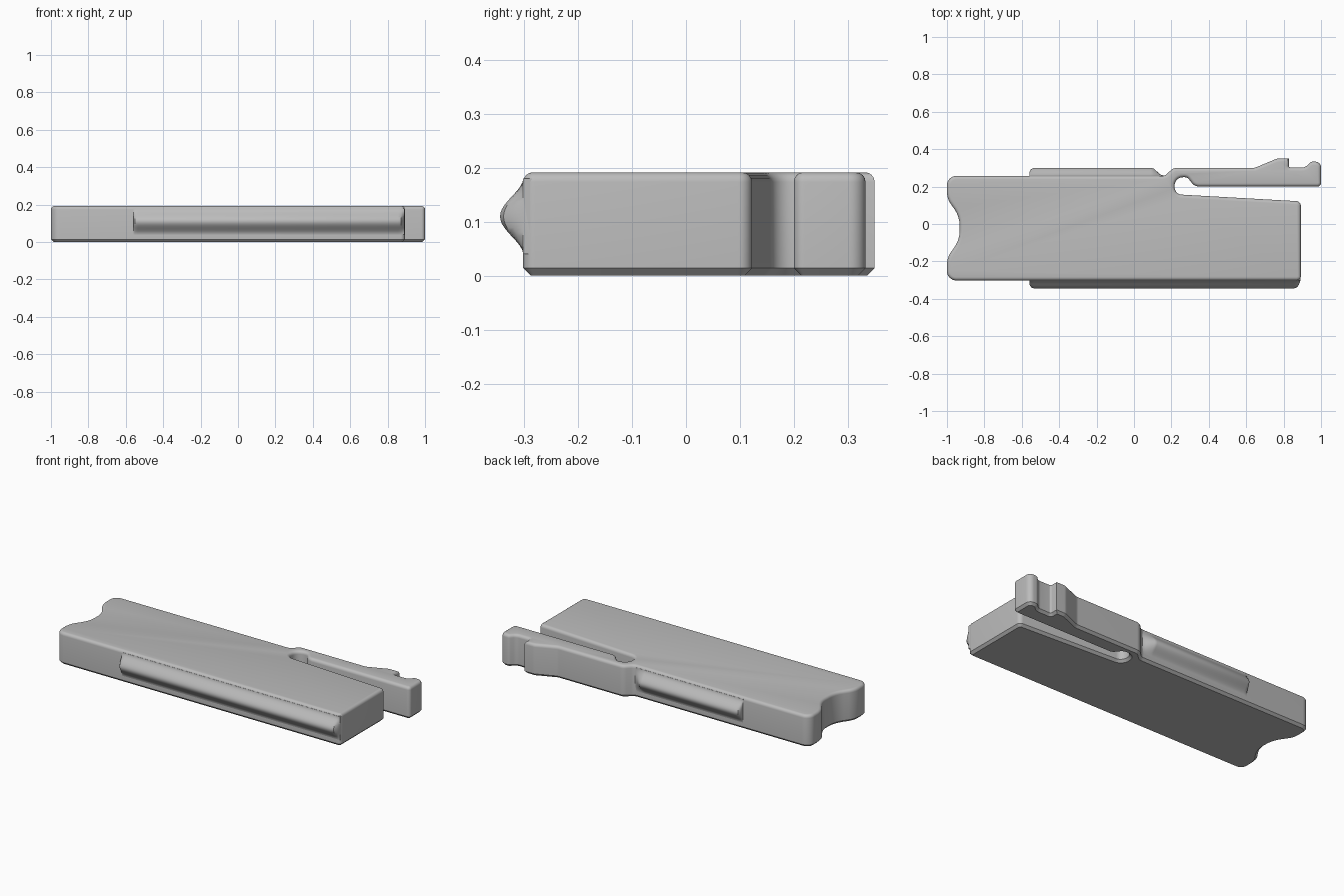
import bpy
import bmesh
import math
from mathutils import Vector

cube = bpy.data.objects.get("Cube")
if cube:
    bpy.data.objects.remove(cube, do_unlink=True)

HEIGHT = 0.192

grey = bpy.data.materials.new("grey plastic")
grey.use_nodes = True
colour = (0.5, 0.5, 0.5, 1)
grey.diffuse_color = colour
grey.node_tree.nodes["Principled BSDF"].inputs["Base Color"].default_value = colour


def finish(bm, name):
    """Turn a bmesh into a smooth shaded object."""
    bmesh.ops.recalc_face_normals(bm, faces=bm.faces)
    mesh = bpy.data.meshes.new(name)
    bm.to_mesh(mesh)
    bm.free()
    mesh.materials.append(grey)
    obj = bpy.data.objects.new(name, mesh)
    bpy.context.collection.objects.link(obj)
    bpy.ops.object.select_all(action='DESELECT')
    obj.select_set(True)
    bpy.context.view_layer.objects.active = obj
    bpy.ops.object.shade_smooth_by_angle(angle=math.radians(32))
    return obj


def rounded(corners, steps=8):
    """Replace each (x, y, radius) corner by an arc."""
    points = []
    for i, (x, y, r) in enumerate(corners):
        p = Vector((x, y))
        a = (Vector(corners[i - 1][:2]) - p).normalized()
        b = (Vector(corners[(i + 1) % len(corners)][:2]) - p).normalized()
        if r == 0:
            points.append(p)
            continue
        half = a.angle(b) / 2
        centre = p + (a + b).normalized() * (r / math.sin(half))
        start = p + a * (r / math.tan(half)) - centre
        end = p + b * (r / math.tan(half)) - centre
        sweep = math.pi - 2 * half
        for k in range(steps + 1):
            t = k / steps
            points.append(centre + (start * math.sin((1 - t) * sweep)
                                    + end * math.sin(t * sweep)) / math.sin(sweep))
    return points


# Body with the scooped end, spring arm, hook and slot as one outline
outline = rounded([
    (-1, 0.257, 0.05), (0.165, 0.257, 0.04), (0.21, 0.3, 0.05),
    (0.645, 0.3, 0.05), (0.765, 0.35, 0.05), (0.828, 0.35, 0),
    (0.828, 0.302, 0.01), (0.915, 0.302, 0.04), (0.945, 0.333, 0.025),
    (1, 0.333, 0.03), (1, 0.2, 0.02),
    (0.325, 0.2, 0.05), (0.285, 0.25, 0.03), (0.217, 0.25, 0.045),
    (0.217, 0.159, 0.04), (0.892, 0.121, 0.025), (0.892, -0.302, 0.022),
    (-1, -0.302, 0.05), (-1, -0.18, 0.12), (-0.932, -0.085, 0.16),
    (-0.932, 0.04, 0.16), (-1, 0.135, 0.12),
])
bm = bmesh.new()
base = bm.faces.new([bm.verts.new((p.x, p.y, 0)) for p in outline])
grown = bmesh.ops.extrude_face_region(bm, geom=[base], use_keep_orig=True)
for v in grown["geom"]:
    if isinstance(v, bmesh.types.BMVert):
        v.co.z = HEIGHT
bmesh.ops.recalc_face_normals(bm, faces=bm.faces)
# Rounded upper rim, plain chamfer on the lower rim
for level, width, segments in ((HEIGHT, 0.018, 4), (0, 0.014, 1)):
    rim = [e for e in bm.edges if all(abs(v.co.z - level) < 1e-5 for v in e.verts)]
    bmesh.ops.bevel(bm, geom=rim, offset=width, offset_type='OFFSET',
                    segments=segments, profile=0.5, affect='EDGES',
                    clamp_overlap=False)
finish(bm, "body_with_spring_arm")


def rail(name, side, wall, stations):
    """Loft a soft ridge along x; stations are (x, fraction of full depth)."""
    depth, middle, half_width = 0.043, 0.11, 0.07
    steps = 20
    bm = bmesh.new()
    rings = []
    for x, scale in stations:
        ring = []
        for k in range(steps + 1):
            u = 2 * k / steps - 1
            # Bell shaped ridge with a rounded crest and flared foot
            bulge = (0.5 + 0.5 * math.cos(math.pi * u)) ** 0.9
            ring.append(bm.verts.new((x, wall + side * depth * scale * bulge,
                                      middle + u * half_width)))
        for z in (middle + half_width, middle - half_width):
            ring.append(bm.verts.new((x, wall - side * 0.02, z)))
        rings.append(ring)
    for a, b in zip(rings, rings[1:]):
        for i in range(len(a)):
            j = (i + 1) % len(a)
            bm.faces.new((a[i], a[j], b[j], b[i]))
    bm.faces.new(rings[0])
    bm.faces.new(rings[-1])
    finish(bm, name)


# Guide rails on both long sides
left_end = [(-0.56, 0.3), (-0.557, 0.6), (-0.55, 0.85), (-0.535, 1)]
rail("front_rail", -1, -0.302, left_end + [(0.855, 1), (0.872, 0.85), (0.882, 0.5), (0.89, 0)])
rail("back_rail", 1, 0.257, left_end + [(0.09, 1), (0.105, 0.92), (0.14, 0.2), (0.16, 0)])
